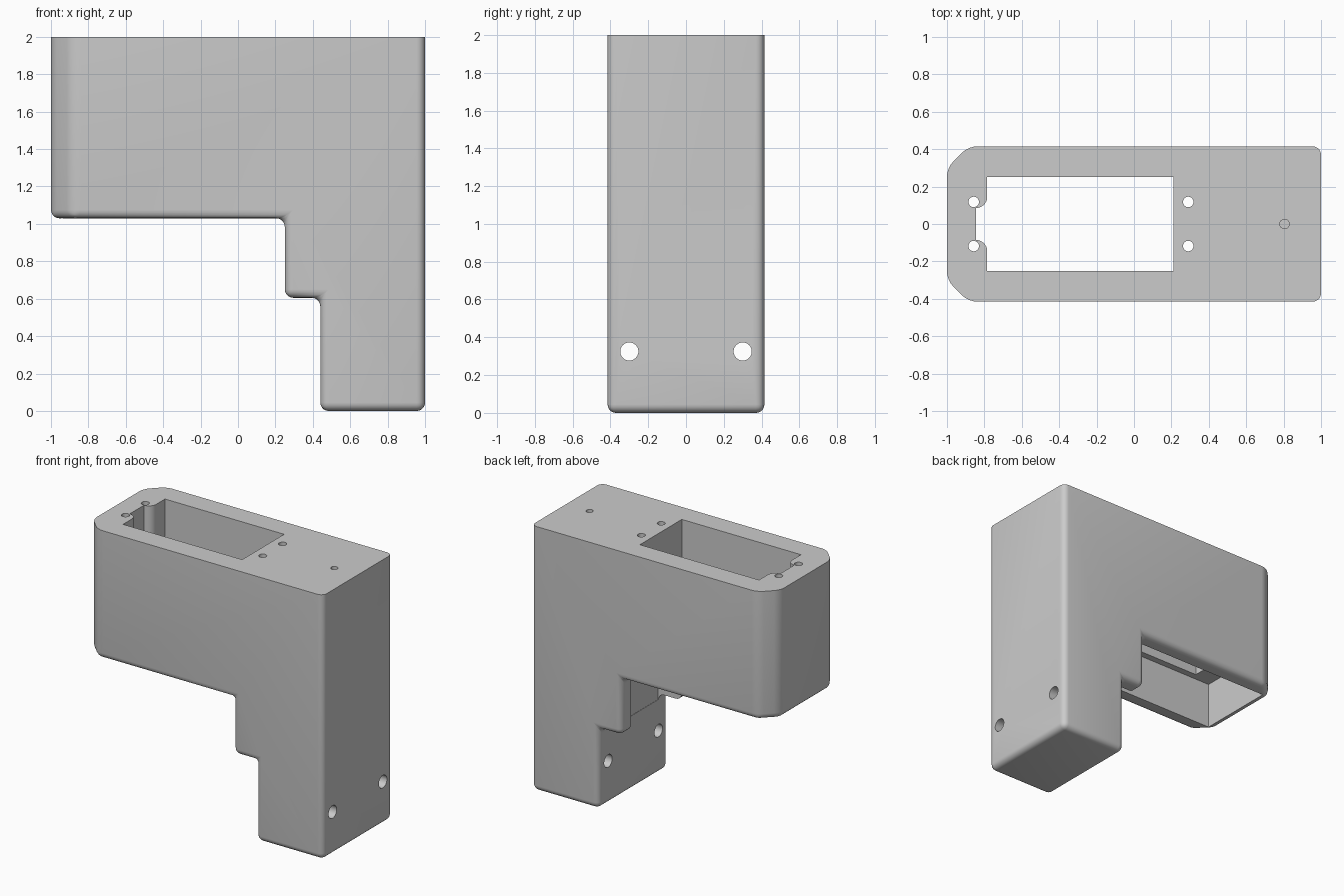
import bpy, bmesh, math
from mathutils import Vector

if "Cube" in bpy.data.objects:
    bpy.data.objects.remove(bpy.data.objects["Cube"], do_unlink=True)

grey = bpy.data.materials.new("plain_grey")
grey.use_nodes = True
grey.diffuse_color = (0.6, 0.6, 0.6, 1)
grey.node_tree.nodes["Principled BSDF"].inputs["Base Color"].default_value = (0.6, 0.6, 0.6, 1)


def prism(name, outline, direction, finish=None):
    """Extrude a closed outline of 3D points along a direction."""
    bm = bmesh.new()
    face = bm.faces.new([bm.verts.new(p) for p in outline])
    new = bmesh.ops.extrude_face_region(bm, geom=[face])["geom"]
    moved = [v for v in new if isinstance(v, bmesh.types.BMVert)]
    bmesh.ops.translate(bm, vec=direction, verts=moved)
    bmesh.ops.recalc_face_normals(bm, faces=bm.faces)
    if finish:
        finish(bm)
    mesh = bpy.data.meshes.new(name)
    bm.to_mesh(mesh)
    bm.free()
    obj = bpy.data.objects.new(name, mesh)
    bpy.context.collection.objects.link(obj)
    mesh.materials.append(grey)
    return obj


def cut(target, cutter):
    """Subtract the cutter for good, then discard it."""
    mod = target.modifiers.new("cut", "BOOLEAN")
    mod.operation, mod.solver, mod.object = "DIFFERENCE", "EXACT", cutter
    bpy.context.view_layer.objects.active = target
    bpy.ops.object.modifier_apply(modifier=mod.name)
    bpy.data.objects.remove(cutter, do_unlink=True)


def circle(centre, radius, u, v, n=32):
    c, u, v = Vector(centre), Vector(u), Vector(v)
    return [c + radius * (math.cos(a) * u + math.sin(a) * v)
            for a in (math.tau * i / n for i in range(n))]


HALF = 0.415    # half width of the housing
TOP = 2.0


def shape_body(bm):
    # Chamfer the two upright edges of the arm's free end
    ends = [e for e in bm.edges if all(v.co.x < -0.99 for v in e.verts)
            and abs(e.verts[0].co.z - e.verts[1].co.z) > 0.5]
    bmesh.ops.bevel(bm, geom=ends, offset=0.115, segments=1, affect="EDGES")
    # Round everything but the flat top rim
    soft = [e for e in bm.edges if not all(v.co.z > TOP - 0.01 for v in e.verts)]
    bmesh.ops.bevel(bm, geom=soft, offset=0.045, segments=5, profile=0.5,
                    affect="EDGES", clamp_overlap=True)


# Stepped housing: arm above, leg below
steps = [(-1, TOP), (1, TOP), (1, 0), (0.44, 0), (0.44, 0.605),
         (0.25, 0.605), (0.25, 1.03), (-1, 1.03)]
body = prism("stepped_housing", [(x, -HALF, z) for x, z in steps],
             (0, 2 * HALF, 0), shape_body)

# Hollow under the arm
cavity = [(-0.945, -0.3), (0.442, -0.3), (0.442, 0.3), (-0.945, 0.3)]
cut(body, prism("cavity", [(x, y, 0.56) for x, y in cavity], (0, 0, 0.82)))

# Top opening, with a narrow notch between two rounded shoulders
R = 0.06
half = [(0.21, 0.25), (-0.785, 0.25)]
for i in range(9):
    a = math.pi / 2 * i / 8
    half.append((-0.845 + R * math.cos(a), 0.145 - R * math.sin(a)))
outline = half + [(x, -y) for x, y in reversed(half)]
cut(body, prism("opening", [(x, y, 1.2) for x, y in outline], (0, 0, 1)))

# Four screw holes around the opening
for x in (-0.857, 0.29):
    for y in (-0.118, 0.118):
        cut(body, prism("screw_hole", circle((x, y, 1.2), 0.028, (1, 0, 0), (0, 1, 0)), (0, 0, 1)))

# Blind hole near the back of the top
cut(body, prism("blind_hole", circle((0.805, 0, 1.8), 0.025, (1, 0, 0), (0, 1, 0)), (0, 0, 0.4)))

# Two bolt holes through the leg
for y in (-0.3, 0.3):
    cut(body, prism("bolt_hole", circle((0.3, y, 0.325), 0.048, (0, 1, 0), (0, 0, 1)), (1, 0, 0)))

# Smooth the rounded edges, keep the cut rims crisp
bpy.ops.object.select_all(action="DESELECT")
body.select_set(True)
bpy.context.view_layer.objects.active = body
bpy.ops.object.shade_smooth_by_angle(angle=math.radians(35))
